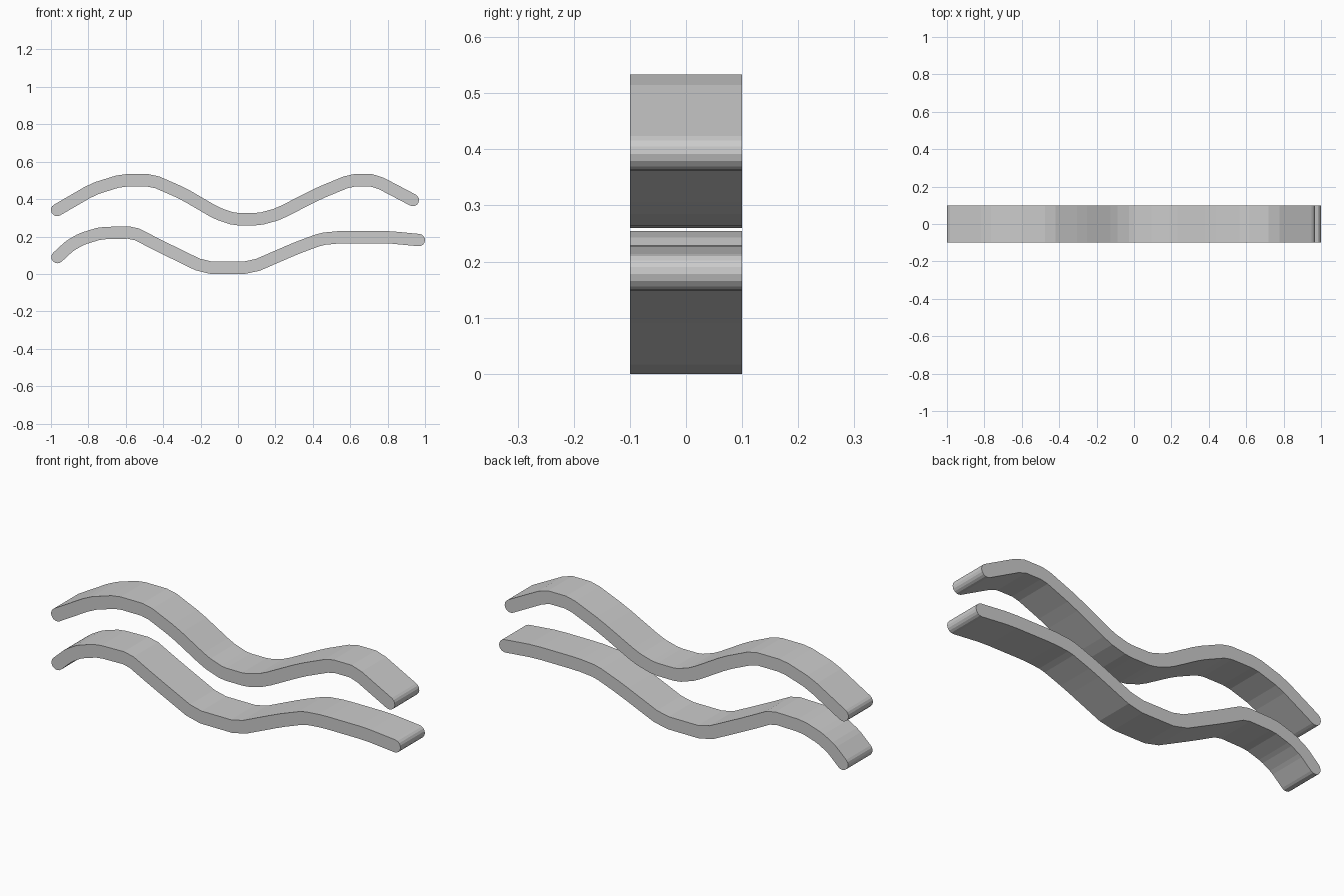
import bpy, bmesh, math
from mathutils import Vector

if "Cube" in bpy.data.objects:
    bpy.data.objects.remove(bpy.data.objects["Cube"])

HALF_THICK = 0.033
HALF_DEPTH = 0.1

# centre lines of the two waves in the x-z plane
UPPER = [(-.967, .342), (-.775, .453), (-.625, .5), (-.455, .5), (-.295, .43),
         (-.115, .325), (-.02, .293), (.115, .293), (.215, .32), (.43, .43),
         (.6, .5), (.735, .5), (.935, .395)]
LOWER = [(-.965, .09), (-.9, .15), (-.835, .187), (-.735, .218), (-.56, .222),
         (-.42, .15), (-.18, .033), (.07, .033), (.31, .137), (.445, .187),
         (.55, .197), (.8, .197), (.967, .181)]


def soften(points, cut=0.15):
    """Trim each corner of the path, keeping the end points."""
    out = [points[0]]
    for i in range(1, len(points) - 1):
        p = points[i]
        out += [p.lerp(points[i - 1], cut), p.lerp(points[i + 1], cut)]
    return out + [points[-1]]


def wave(name, path):
    pts = soften([Vector(p) for p in path])
    n = len(pts)
    left, right = [], []
    for i, p in enumerate(pts):
        a = (p - pts[i - 1]).normalized() if i else (pts[1] - p).normalized()
        b = (pts[i + 1] - p).normalized() if i < n - 1 else a
        t = (a + b).normalized()
        off = Vector((-t.y, t.x)) * HALF_THICK / max(t.dot(a), 0.5)
        left.append(p + off)
        right.append(p - off)

    # half-round cap swept clockwise about an end point
    def cap(centre, start, steps=8):
        r = start - centre
        ang = math.atan2(r.y, r.x)
        return [centre + HALF_THICK * Vector((math.cos(ang - math.pi * k / steps),
                                              math.sin(ang - math.pi * k / steps)))
                for k in range(1, steps)]

    outline = left + cap(pts[-1], left[-1]) + right[::-1] + cap(pts[0], right[0])

    # extrude the outline through the depth
    bm = bmesh.new()
    face = bm.faces.new([bm.verts.new((p.x, -HALF_DEPTH, p.y)) for p in outline])
    ext = bmesh.ops.extrude_face_region(bm, geom=[face], use_keep_orig=True)
    moved = [v for v in ext["geom"] if isinstance(v, bmesh.types.BMVert)]
    bmesh.ops.translate(bm, verts=moved, vec=(0, 2 * HALF_DEPTH, 0))
    bmesh.ops.recalc_face_normals(bm, faces=bm.faces)
    mesh = bpy.data.meshes.new(name)
    bm.to_mesh(mesh)
    bm.free()
    bpy.context.collection.objects.link(bpy.data.objects.new(name, mesh))


wave("upper_wave", UPPER)
wave("lower_wave", LOWER)
